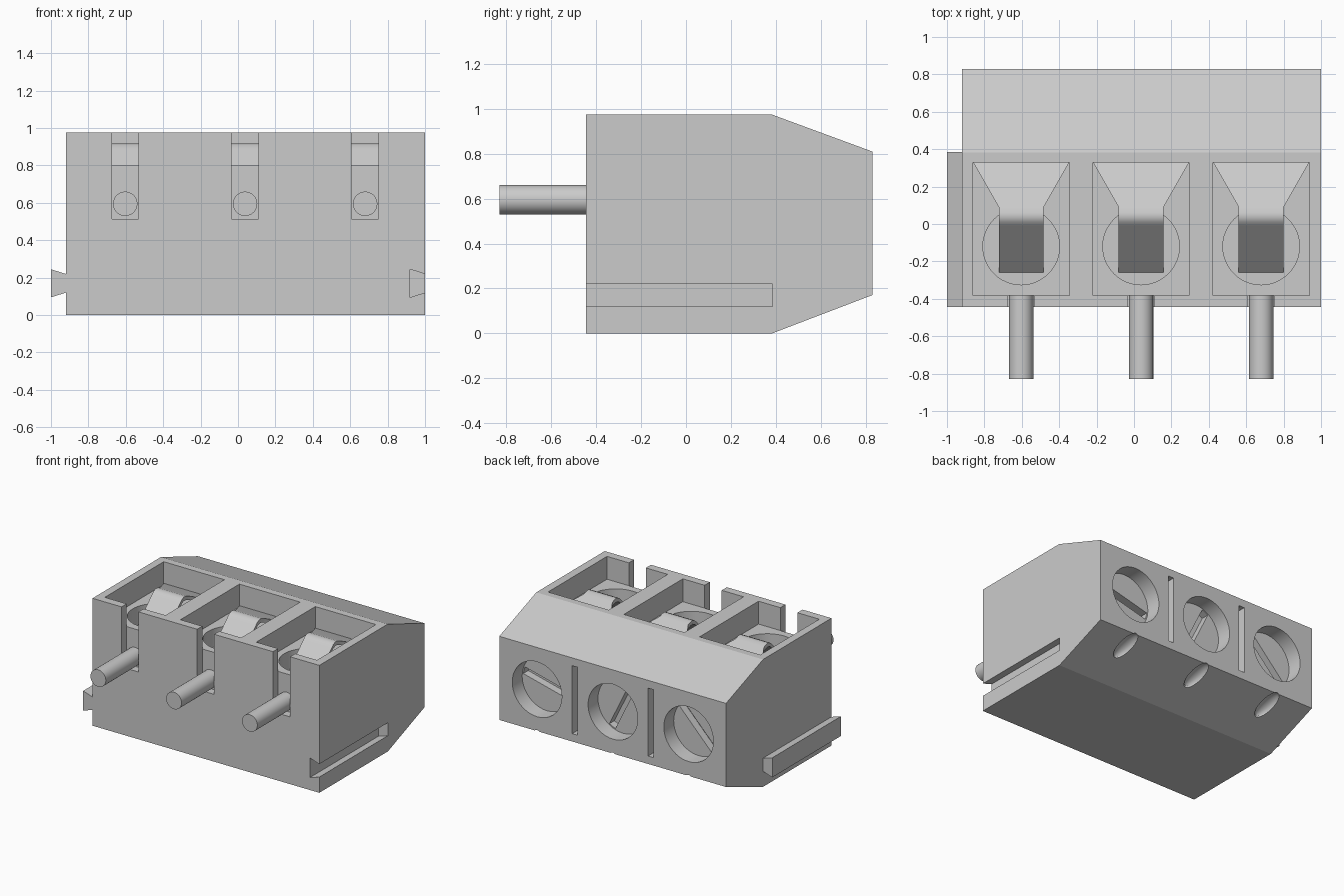
import bpy, bmesh, math
from mathutils import Matrix, Vector

old = bpy.data.objects.get("Cube")
if old:
    bpy.data.objects.remove(old, do_unlink=True)

grey = bpy.data.materials.new("light grey")
grey.use_nodes = True
grey.diffuse_color = (0.6, 0.6, 0.6, 1)
grey.node_tree.nodes["Principled BSDF"].inputs["Base Color"].default_value = (0.6, 0.6, 0.6, 1)

CENTRES = (-0.603, 0.038, 0.68)


def finish(name, bm):
    bmesh.ops.recalc_face_normals(bm, faces=bm.faces)
    mesh = bpy.data.meshes.new(name)
    bm.to_mesh(mesh)
    bm.free()
    mesh.materials.append(grey)
    obj = bpy.data.objects.new(name, mesh)
    bpy.context.collection.objects.link(obj)
    return obj


def activate(obj):
    bpy.ops.object.select_all(action='DESELECT')
    obj.select_set(True)
    bpy.context.view_layer.objects.active = obj


def prism(name, points, offset):
    """Extrude a planar outline along an offset vector."""
    bm = bmesh.new()
    face = bm.faces.new([bm.verts.new(p) for p in points])
    new = bmesh.ops.extrude_face_region(bm, geom=[face])["geom"]
    bmesh.ops.translate(bm, vec=offset, verts=[v for v in new if isinstance(v, bmesh.types.BMVert)])
    return finish(name, bm)


def box(name, x0, x1, y0, y1, z0, z1):
    outline = [(x0, y0, z0), (x1, y0, z0), (x1, y1, z0), (x0, y1, z0)]
    return prism(name, outline, (0, 0, z1 - z0))


def cylinder(name, centre, radius, depth, axis='Z'):
    bm = bmesh.new()
    rot = Matrix.Rotation(math.pi / 2, 4, 'X') if axis == 'Y' else Matrix()
    bmesh.ops.create_cone(bm, cap_ends=True, segments=48, radius1=radius, radius2=radius,
                          depth=depth, matrix=Matrix.Translation(centre) @ rot)
    return finish(name, bm)


def cut(target, cutter):
    mod = target.modifiers.new("cut", 'BOOLEAN')
    mod.operation = 'DIFFERENCE'
    mod.solver = 'EXACT'
    mod.object = cutter
    activate(target)
    bpy.ops.object.modifier_apply(modifier=mod.name)
    bpy.data.objects.remove(cutter, do_unlink=True)


# Housing with sloped rear edges
profile = [(-0.445, 0), (0.385, 0), (0.83, 0.17), (0.83, 0.81), (0.382, 0.975), (-0.445, 0.975)]
housing = prism("housing", [(-0.92, y, z) for y, z in profile], (1.92, 0, 0))


# Interlocking rail on one end, matching groove in the other
def dovetail(name, x0, x1, y0, grow):
    shape = [(x0, 0.095), (x0, 0.245), (x1, 0.22 + grow), (x1, 0.12 - grow)]
    return prism(name, [(x, y0, z) for x, z in shape], (0, 0.385 - y0, 0))


dovetail("side_rail", -1.0, -0.92, -0.445, 0)
cut(housing, dovetail("groove_cutter", 0.92, 1.002, -0.5, -0.001))

slot_directions = ((-0.25, -0.26), (-0.21, 0.43), (-0.3, -0.075))
for cx, (dx, dz) in zip(CENTRES, slot_directions):
    # Top pocket, round well and front pin slot
    cut(housing, box("pocket_cutter", cx - 0.257, cx + 0.257, -0.383, 0.33, 0.80, 1.1))
    cut(housing, cylinder("well_cutter", (cx, -0.12, 0.745), 0.205, 0.21))
    cut(housing, box("pin_slot_cutter", cx - 0.072, cx + 0.072, -0.5, -0.382, 0.515, 1.1))

    # Rear screw recess and angled driver slot
    cut(housing, cylinder("screw_cutter", (cx, 0.83, 0.49), 0.21, 0.24, 'Y'))
    along = Vector((dx, 0, dz)).normalized()
    side = Vector((-along.z, 0, along.x)) * 0.028
    mid = Vector((cx, 0.65, 0.49))
    ends = (mid - along * 0.2, mid + along * 0.2)
    outline = [ends[0] - side, ends[1] - side, ends[1] + side, ends[0] + side]
    cut(housing, prism("driver_slot_cutter", outline, (0, 0.1, 0)))

    # Shallow lens notch in the lower rear slope
    bm = bmesh.new()
    place = Matrix.Translation((cx, 0.72, 0.128)) @ Matrix.Rotation(math.radians(21), 4, 'X')
    bmesh.ops.create_uvsphere(bm, u_segments=24, v_segments=12, radius=1,
                              matrix=place @ Matrix.Diagonal((0.055, 0.125, 0.035, 1)))
    cut(housing, finish("notch_cutter", bm))

# Narrow rear slits between the screws
for a, b in zip(CENTRES, CENTRES[1:]):
    mid = (a + b) / 2
    cut(housing, box("slit_cutter", mid - 0.023, mid + 0.023, 0.73, 0.9, 0.23, 0.75))

# Contact leaf stations: y, z, half width
LEAF = [(0.33, 0.81, 0.257), (0.09, 0.905, 0.12), (0.06, 0.916, 0.12), (0.035, 0.918, 0.12),
        (0.01, 0.907, 0.12), (-0.01, 0.888, 0.12), (-0.26, 0.645, 0.12)]
smooth_parts = [housing]
for label, cx in zip(("right", "middle", "left"), CENTRES):
    bm = bmesh.new()
    rows = [[bm.verts.new((cx + s * w, y, z - drop)) for s, drop in
             ((-1, 0), (1, 0), (1, 0.03), (-1, 0.03))] for y, z, w in LEAF]
    for r, q in zip(rows, rows[1:]):
        for i in range(4):
            j = (i + 1) % 4
            bm.faces.new((r[i], r[j], q[j], q[i]))
    bm.faces.new(rows[0])
    bm.faces.new(rows[-1])
    smooth_parts.append(finish(label + "_contact_leaf", bm))
    # Round pin leaving the front slot
    smooth_parts.append(cylinder(label + "_pin", (cx, -0.606, 0.595), 0.065, 0.448, 'Y'))

for obj in smooth_parts:
    activate(obj)
    bpy.ops.object.shade_smooth_by_angle(angle=math.radians(30 if "leaf" in obj.name else 18))
